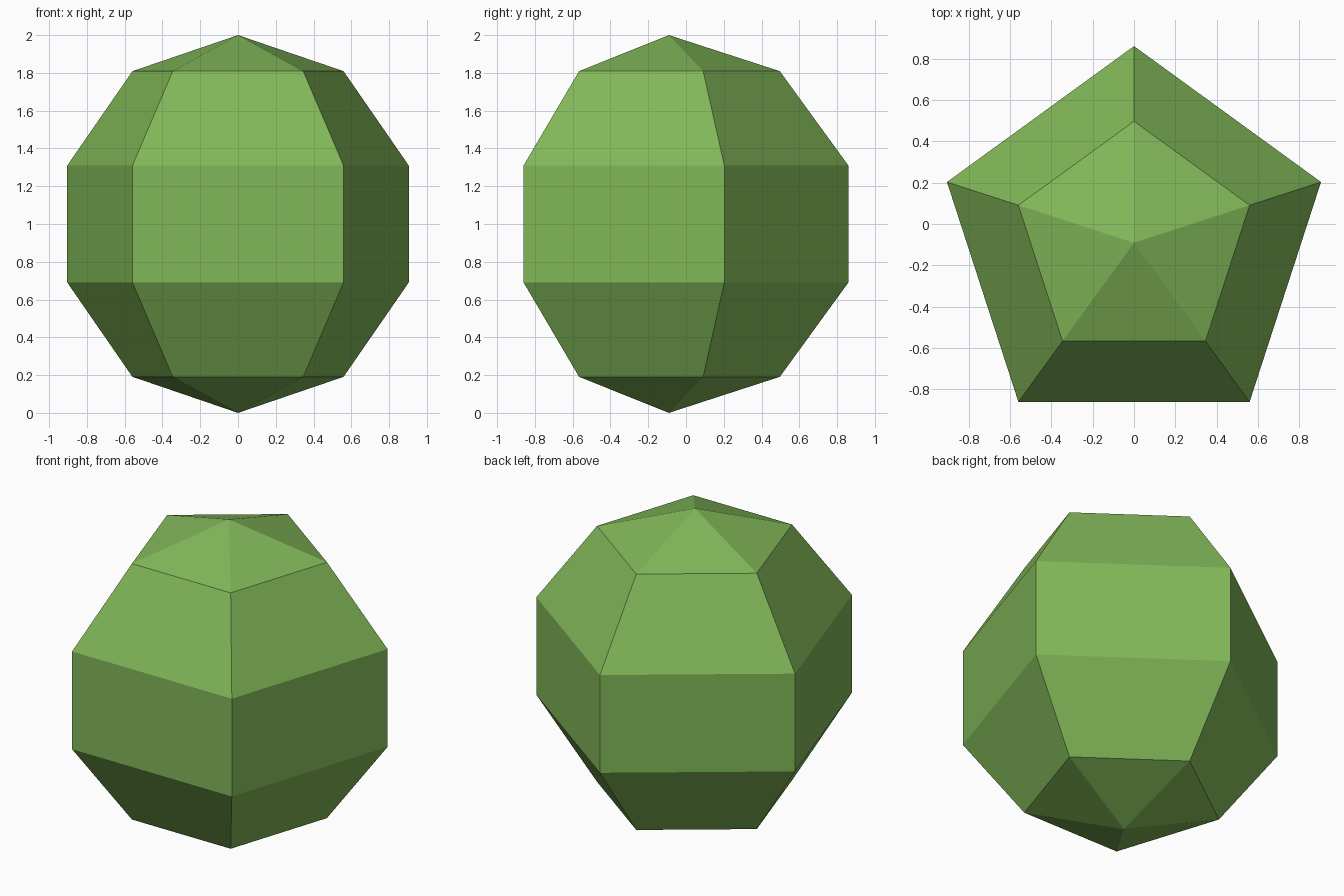
import bpy, bmesh, math

if "Cube" in bpy.data.objects:
    bpy.data.objects.remove(bpy.data.objects["Cube"])

SIDES, BANDS = 5, 5
SHIFT_Y = -0.5 * math.sin(2 * math.pi / 5) * (1 - math.cos(math.pi / 5))  # centres the pentagon on y

green = bpy.data.materials.new("leaf green")
green.diffuse_color = (0.22, 0.475, 0.098, 1)
green.use_nodes = True
green.node_tree.nodes["Principled BSDF"].inputs["Base Color"].default_value = green.diffuse_color

# Faceted ball: pentagonal rings at equal polar angles, one corner at the back
bm = bmesh.new()
rings = []
for i in range(1, BANDS):
    polar = math.pi * i / BANDS
    r, z = math.sin(polar), 1 + math.cos(polar)
    angles = [math.pi / 2 + 2 * math.pi * k / SIDES for k in range(SIDES)]
    rings.append([bm.verts.new((r * math.cos(a), r * math.sin(a) + SHIFT_Y, z)) for a in angles])
top = bm.verts.new((0, SHIFT_Y, 2))
bottom = bm.verts.new((0, SHIFT_Y, 0))

for k in range(SIDES):
    n = (k + 1) % SIDES
    bm.faces.new((top, rings[0][k], rings[0][n]))        # top cap
    for upper, lower in zip(rings, rings[1:]):           # side bands
        bm.faces.new((upper[k], lower[k], lower[n], upper[n]))
    bm.faces.new((bottom, rings[-1][n], rings[-1][k]))   # bottom cap

bmesh.ops.recalc_face_normals(bm, faces=bm.faces)
mesh = bpy.data.meshes.new("faceted_ball")
bm.to_mesh(mesh)
bm.free()
mesh.materials.append(green)
bpy.context.collection.objects.link(bpy.data.objects.new("faceted_ball", mesh))
